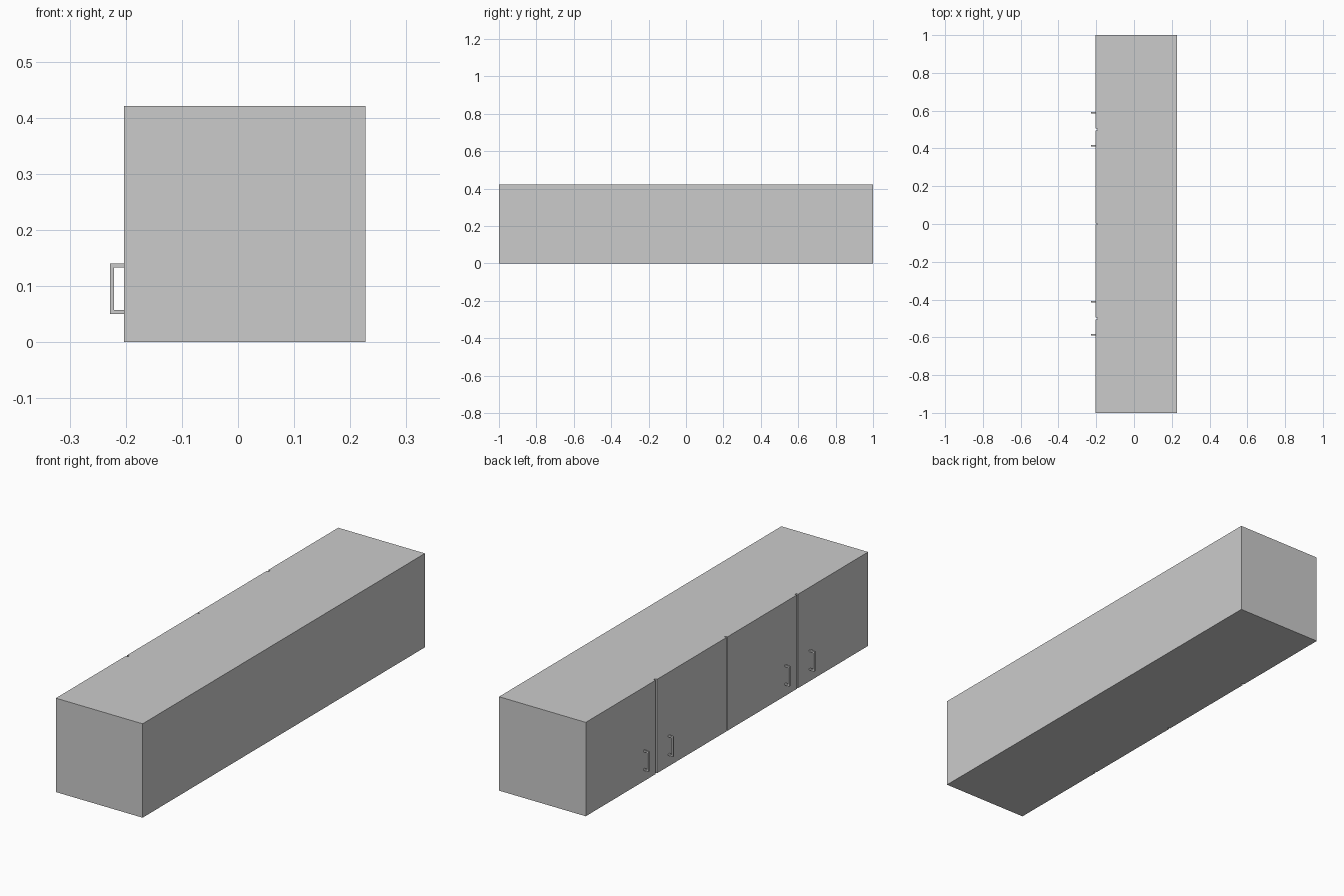
import bpy

if "Cube" in bpy.data.objects:
    bpy.data.objects.remove(bpy.data.objects["Cube"])

BACK_X, BODY_X, DOOR_X, HANDLE_X = 0.227, -0.193, -0.203, -0.228
HEIGHT = 0.421


def box(name, lo, hi):
    """Axis-aligned box between two corners."""
    bpy.ops.mesh.primitive_cube_add(size=1, location=[(a + b) / 2 for a, b in zip(lo, hi)])
    ob = bpy.context.object
    ob.name = name
    ob.scale = [b - a for a, b in zip(lo, hi)]
    bpy.ops.object.transform_apply(location=False, rotation=False, scale=True)
    return ob


# Cabinet carcass
box("cabinet_body", (BODY_X, -1, 0), (BACK_X, 1, HEIGHT))

# Four doors with narrow gaps between them
door_spans = [(-1, -0.505), (-0.495, -0.003), (0.003, 0.495), (0.505, 1)]
for i, (y0, y1) in enumerate(door_spans, 1):
    box(f"door_{i}", (DOOR_X, y0, 0), (BODY_X, y1, HEIGHT))


def handle(name, y):
    """C-shaped pull swept as one solid profile across its width."""
    x0, x1, t, z0, z1, w = HANDLE_X, DOOR_X, 0.007, 0.05, 0.14, 0.004
    profile = [(x1, z0), (x0, z0), (x0, z1), (x1, z1),
               (x1, z1 - t), (x0 + t, z1 - t), (x0 + t, z0 + t), (x1, z0 + t)]
    n = len(profile)
    verts = [(x, s * w, z) for s in (-1, 1) for x, z in profile]
    # Side caps are split into the bar and its two posts
    caps = [(0, 1, 6, 7), (1, 2, 5, 6), (2, 3, 4, 5)]
    faces = [c[::-1] for c in caps] + [tuple(i + n for i in c) for c in caps]
    faces += [(i, (i + 1) % n, (i + 1) % n + n, i + n) for i in range(n)]
    mesh = bpy.data.meshes.new(name)
    mesh.from_pydata(verts, [], faces)
    ob = bpy.data.objects.new(name, mesh)
    ob.location.y = y
    bpy.context.collection.objects.link(ob)
    bpy.context.view_layer.objects.active = ob
    bpy.ops.object.select_all(action='DESELECT')
    ob.select_set(True)
    bpy.ops.object.mode_set(mode='EDIT')
    bpy.ops.mesh.select_all(action='SELECT')
    bpy.ops.mesh.normals_make_consistent(inside=False)
    bpy.ops.object.mode_set(mode='OBJECT')


# One handle per door, paired around the two door gaps
for i, y in enumerate((-0.587, -0.412, 0.413, 0.588), 1):
    handle(f"handle_{i}", y)
